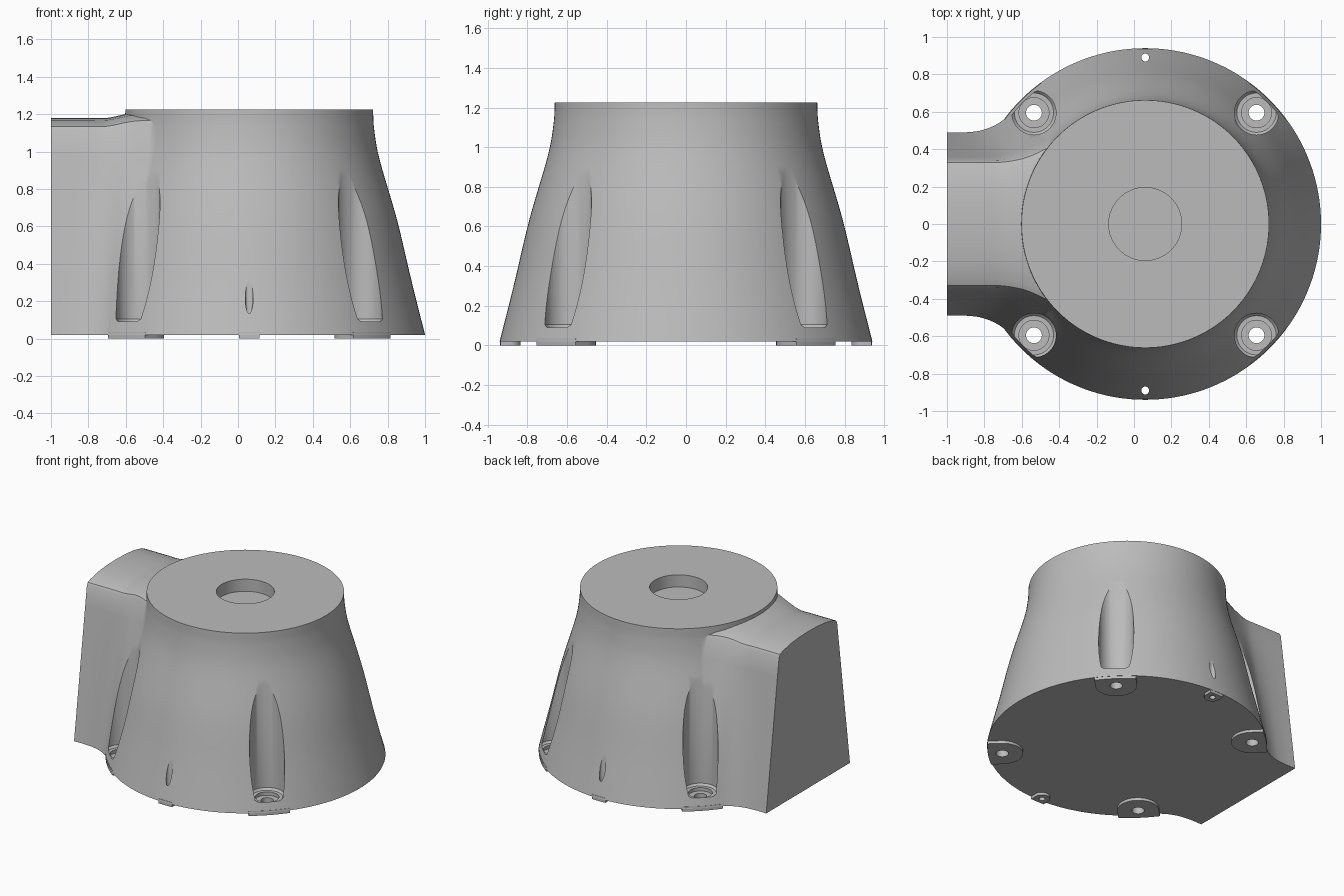
import bpy, bmesh, math
from mathutils import Vector

cube = bpy.data.objects.get("Cube")
if cube:
    bpy.data.objects.remove(cube, do_unlink=True)

AXIS_X, BASE_Z, TOP_Z, BASE_R = 0.06, 0.02, 1.225, 0.94

grey = bpy.data.materials.new("plain grey")
grey.use_nodes = True
GREY = (0.5, 0.5, 0.5, 1)
grey.diffuse_color = GREY
grey.node_tree.nodes["Principled BSDF"].inputs["Base Color"].default_value = GREY


def make(name, rings, closed=True):
    """Skin a list of equal-length closed rings and cap both ends."""
    bm = bmesh.new()
    loops = [[bm.verts.new(p) for p in ring] for ring in rings]
    n = len(loops[0])
    for a, b in zip(loops, loops[1:]):
        for i in range(n):
            j = (i + 1) % n
            bm.faces.new((a[i], a[j], b[j], b[i]))
    bm.faces.new(loops[0])
    bm.faces.new(loops[-1])
    bmesh.ops.recalc_face_normals(bm, faces=bm.faces)
    mesh = bpy.data.meshes.new(name)
    bm.to_mesh(mesh)
    bm.free()
    obj = bpy.data.objects.new(name, mesh)
    bpy.context.collection.objects.link(obj)
    mesh.materials.append(grey)
    return obj


def lathe(name, profile, x, y, sides=48):
    angles = [2 * math.pi * i / sides for i in range(sides)]
    return make(name, [[(x + r * math.cos(a), y + r * math.sin(a), z) for a in angles]
                       for r, z in profile])


def boolean(target, tool, operation):
    mod = target.modifiers.new(operation, "BOOLEAN")
    mod.operation, mod.object, mod.solver = operation, tool, "EXACT"
    bpy.context.view_layer.objects.active = target
    bpy.ops.object.modifier_apply(modifier=mod.name)
    bpy.data.objects.remove(tool, do_unlink=True)


def smooth_curve(points, steps):
    """Catmull-Rom interpolation through points of any dimension."""
    pts = [Vector(p) for p in points]
    pts = [2 * pts[0] - pts[1]] + pts + [2 * pts[-1] - pts[-2]]
    out = []
    for a, b, c, d in zip(pts, pts[1:], pts[2:], pts[3:]):
        for k in range(steps):
            t = k / steps
            out.append(0.5 * (2 * b + (c - a) * t + (2 * a - 5 * b + 4 * c - d) * t * t
                              + (3 * b - a - 3 * c + d) * t ** 3))
    return out + [pts[-2]]


# Flared round housing
flare = smooth_curve([(BASE_R, BASE_Z), (0.865, 0.32), (0.79, 0.636),
                      (0.697, 0.957), (0.668, 1.12), (0.662, TOP_Z)], 5)
housing = lathe("housing", flare, AXIS_X, 0, 144)

# Side arm: sections are x, bottom half width, shoulder half width, crown height
stations = smooth_curve([(-1, 0.49, 0.34, 1.18), (-0.9, 0.49, 0.34, 1.18),
                         (-0.8, 0.505, 0.34, 1.18), (-0.7, 0.555, 0.343, 1.18),
                         (-0.6, 0.655, 0.36, 1.2), (-0.52, 0.69, 0.39, 1.21),
                         (-0.42, 0.69, 0.44, 1.21)], 4)


def arm_section(station):
    x, wide, narrow, crown = station
    shoulder = crown - 0.065
    half = [(wide + (narrow - wide) * k / 8, BASE_Z + (shoulder - BASE_Z) * k / 8)
            for k in range(9)]
    half += [(narrow - 0.012, crown - 0.045), (narrow - 0.04, crown - 0.033),
             (narrow * 0.6, crown - 0.012), (narrow * 0.3, crown - 0.003)]
    ring = half + [(0, crown)] + [(-y, z) for y, z in reversed(half)]
    return [(x, y, z) for y, z in ring]


arm = make("arm", [arm_section(s) for s in stations])
boolean(housing, arm, "UNION")


# Foot pads: rounded inward, running straight out to the rim
def foot_pad(x, y, radius):
    out = Vector((x - AXIS_X, y)).normalized()
    side = Vector((-out.y, out.x))
    centre = Vector((x, y))
    outline = [centre - out * radius * math.sin(a) + side * radius * math.cos(a)
               for a in [math.pi * i / 16 for i in range(17)]]
    outline += [centre + out * 0.4 - side * radius, centre + out * 0.4 + side * radius]
    pad = make("foot_pad", [[(p.x, p.y, z) for p in outline] for z in (0, 0.035)])
    rim = lathe("rim_trim", [(BASE_R - 0.002, -0.1), (BASE_R - 0.002, 0.1)], AXIS_X, 0, 144)
    boolean(pad, rim, "INTERSECT")
    boolean(housing, pad, "UNION")


bolts = [(AXIS_X + sx * 0.595, sy * 0.595) for sx in (-1, 1) for sy in (-1, 1)]
pins = [(AXIS_X, -0.89), (AXIS_X, 0.89)]
for x, y in bolts:
    foot_pad(x, y, 0.14)
for x, y in pins:
    foot_pad(x, y, 0.055)

# Bolt pockets: tall scallop, seat recess and through hole in one stepped cutter
for x, y in bolts:
    pocket = lathe("bolt_pocket", [(0.042, -0.1), (0.042, 0.065), (0.08, 0.065), (0.08, 0.09),
                                   (0.105, 0.09), (0.118, 0.105), (0.118, 1.1)], x, y)
    boolean(housing, pocket, "DIFFERENCE")

# Pin holes
for x, y in pins:
    boolean(housing, lathe("pin_hole", [(0.021, -0.1), (0.021, 0.5)], x, y, 24), "DIFFERENCE")

# Shallow recess in the top
boolean(housing, lathe("top_recess", [(0.195, TOP_Z - 0.09), (0.195, 1.4)], AXIS_X, 0, 64),
        "DIFFERENCE")

bpy.ops.object.select_all(action="DESELECT")
housing.select_set(True)
bpy.context.view_layer.objects.active = housing
bpy.ops.object.shade_smooth_by_angle(angle=math.radians(30))
